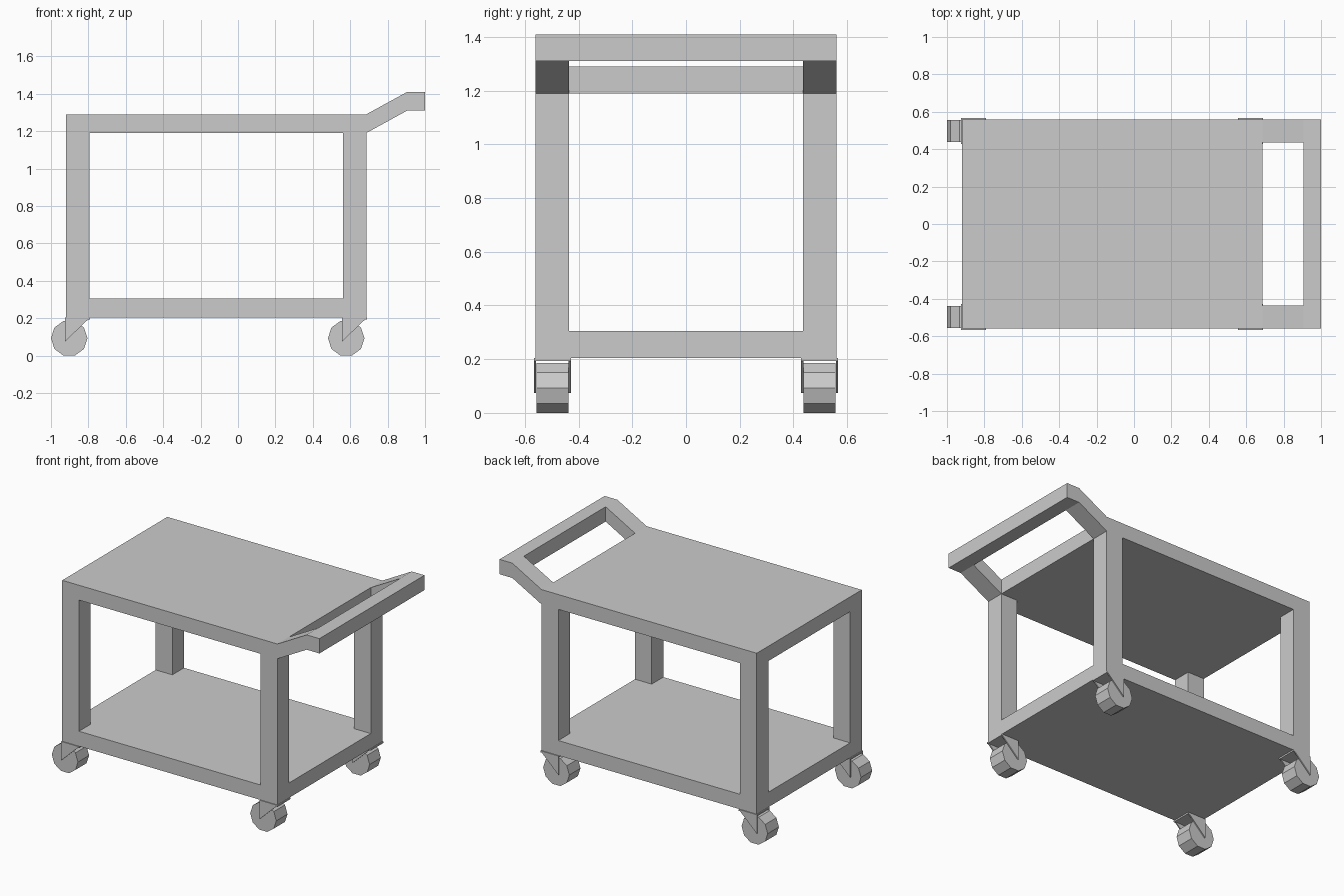
import bpy, bmesh, math

if "Cube" in bpy.data.objects:
    bpy.data.objects.remove(bpy.data.objects["Cube"])

W = 0.56            # half width of the cart
INNER = 0.436       # inner face of legs and handle arms
X0, X1 = -0.92, 0.686
LEG = 0.125


def prism(name, profile, spans):
    """Extrude an xz profile along y, once per (y0, y1) span."""
    bm = bmesh.new()
    for y0, y1 in spans:
        face = bm.faces.new([bm.verts.new((x, y0, z)) for x, z in profile])
        ext = bmesh.ops.extrude_face_region(bm, geom=[face])
        verts = [v for v in ext["geom"] if isinstance(v, bmesh.types.BMVert)]
        bmesh.ops.translate(bm, verts=verts, vec=(0, y1 - y0, 0))
    bmesh.ops.recalc_face_normals(bm, faces=bm.faces)
    mesh = bpy.data.meshes.new(name)
    bm.to_mesh(mesh)
    bm.free()
    obj = bpy.data.objects.new(name, mesh)
    bpy.context.collection.objects.link(obj)
    return obj


def rect(x0, x1, z0, z1):
    return [(x0, z0), (x1, z0), (x1, z1), (x0, z1)]


# Shelves
prism("top_shelf", rect(X0, X1, 1.19, 1.29), [(-W, W)])
prism("bottom_shelf", rect(X0, X1, 0.204, 0.305), [(-W, W)])

# Legs
both_sides = [(-W, -INNER), (INNER, W)]
for label, x in (("rear", X0), ("handle_end", X1 - LEG)):
    prism(label + "_legs", rect(x, x + LEG, 0.305, 1.19), both_sides)

# Push handle: two sloping arms and a crossbar
prism("handle_arms", [(X1, 1.19), (0.905, 1.31), (0.905, 1.41), (X1, 1.29)], both_sides)
prism("handle_bar", rect(0.905, 1.0, 1.31, 1.41), [(-W, W)])

# Casters: decagonal wheel held by a triangular fork with a top plate
R = 0.0975
for label, x in (("rear", X0), ("handle_end", X1 - LEG)):
    cx, cz = x + 0.0175, R * math.cos(math.pi / 10)
    wheel = [(cx + R * math.cos(i * math.pi / 5), cz + R * math.sin(i * math.pi / 5))
             for i in range(10)]
    a, b = x - 0.005, x + LEG + 0.005
    for side, s in (("left", 1), ("right", -1)):
        name = f"{label}_{side}_caster"
        prism(name + "_wheel", wheel, [(s * 0.438, s * 0.557)])
        prism(name + "_fork", [(a, 0.204), (a, 0.075), (b, 0.204)],
              [(s * 0.429, s * 0.437), (s * 0.558, s * 0.566)])
        prism(name + "_plate", rect(a, b, 0.194, 0.204), [(s * 0.429, s * 0.566)])
